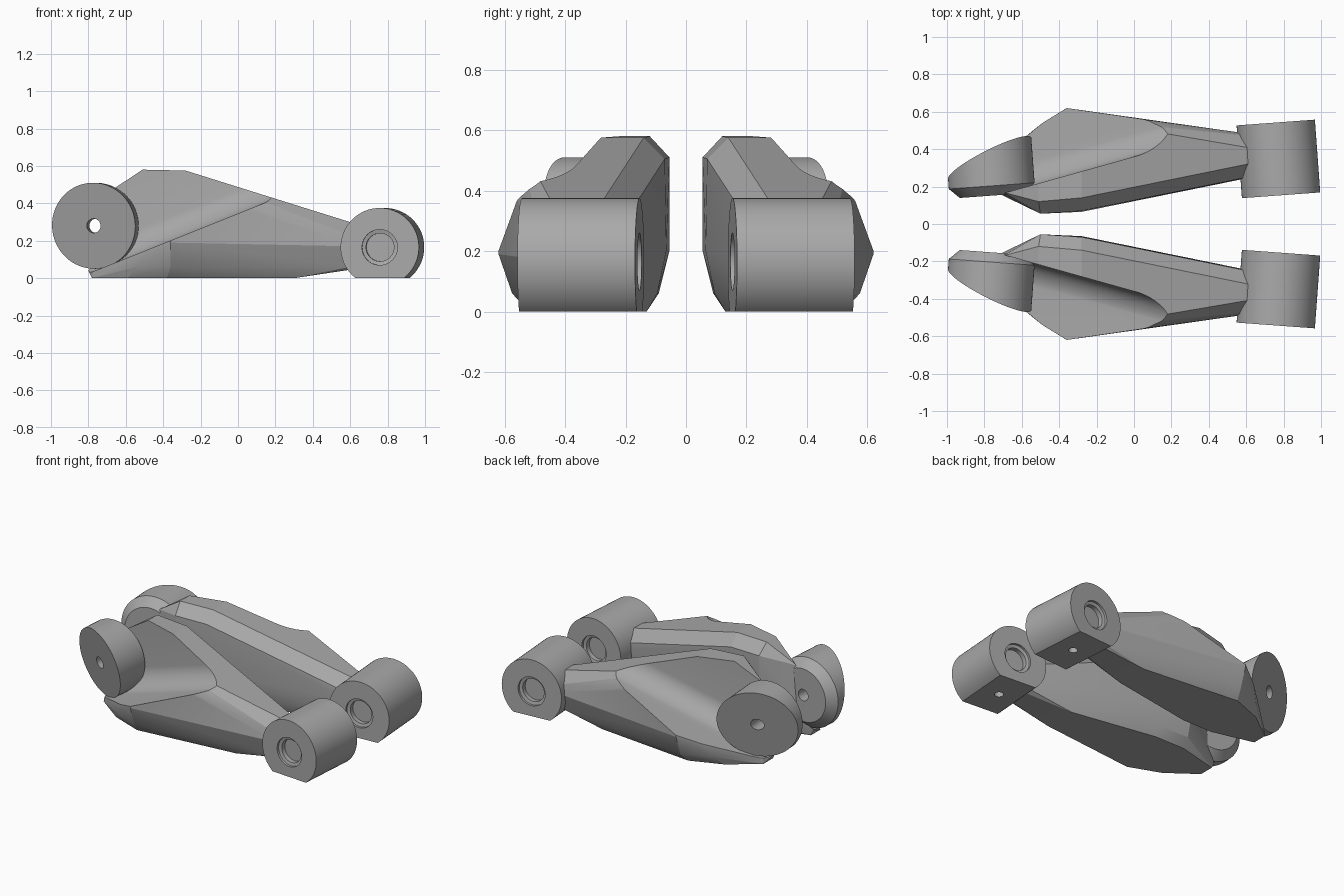
import bpy, bmesh, math
from mathutils import Matrix, Vector

cube = bpy.data.objects.get("Cube")
if cube:
    bpy.data.objects.remove(cube, do_unlink=True)

grey = bpy.data.materials.new("plain_grey")
grey.use_nodes = True
grey.diffuse_color = (0.4, 0.4, 0.4, 1)
grey.node_tree.nodes["Principled BSDF"].inputs["Base Color"].default_value = (0.4, 0.4, 0.4, 1)

TILT = math.radians(4.2)


def finish(bm, name):
    bmesh.ops.recalc_face_normals(bm, faces=bm.faces)
    mesh = bpy.data.meshes.new(name)
    bm.to_mesh(mesh)
    bm.free()
    mesh.materials.append(grey)
    obj = bpy.data.objects.new(name, mesh)
    bpy.context.collection.objects.link(obj)
    return obj


def lathe_bm(profile, matrix, sides=64):
    """Closed solid of revolution; the profile starts and ends near the axis."""
    bm = bmesh.new()
    rings = []
    for r, h in profile:
        angles = [2 * math.pi * i / sides for i in range(sides)]
        rings.append([bm.verts.new((r * math.cos(a), r * math.sin(a), h)) for a in angles])
    for low, high in zip(rings, rings[1:]):
        for i in range(sides):
            j = (i + 1) % sides
            bm.faces.new((low[i], low[j], high[j], high[i]))
    bm.faces.new(rings[0])
    bm.faces.new(rings[-1])
    bmesh.ops.transform(bm, matrix=matrix, verts=bm.verts)
    return bm


def across(x, y, z):
    """Frame whose z axis points outwards along the tilted pivot axis."""
    return (Matrix.Translation((x, y, z)) @ Matrix.Rotation(TILT, 4, 'Z')
            @ Matrix.Rotation(-math.pi / 2, 4, 'X'))


def slice_off(bm, point, normal):
    """Remove everything on the normal side of a plane and cap the cut."""
    cut_geom = bmesh.ops.bisect_plane(bm, geom=bm.verts[:] + bm.edges[:] + bm.faces[:],
                                      plane_co=point, plane_no=normal, clear_outer=True)
    edges = [g for g in cut_geom["geom_cut"] if isinstance(g, bmesh.types.BMEdge)]
    bmesh.ops.contextual_create(bm, geom=edges)


def cut(obj, cutter):
    mod = obj.modifiers.new("cut", 'BOOLEAN')
    mod.operation = 'DIFFERENCE'
    mod.solver = 'EXACT'
    mod.object = cutter
    bpy.context.view_layer.objects.active = obj
    bpy.ops.object.modifier_apply(modifier=mod.name)
    bpy.data.objects.remove(cutter, do_unlink=True)


# Arm: convex faceted beam, listed as (x, y, z) corners around each station
corners = [
    # end inside the wrist barrel
    (.63, .325, .29), (.63, .405, .29), (.63, .47, .215), (.63, .48, .17),
    (.6, .45, .06), (.6, .43, .045), (.6, .29, .045), (.6, .26, .06),
    (.63, .25, .17), (.63, .255, .22),
    # bottom break before the wrist
    (.3, .45, 0), (.3, .23, 0),
    # widest station
    (-.28, .14, .575), (-.28, .56, .575), (-.35, .615, .5), (-.36, .62, .19),
    (-.36, .575, .06), (-.38, .52, 0), (-.28, .13, 0), (-.28, .095, .06),
    (-.28, .065, .2), (-.28, .07, .505),
    # shoulder
    (-.51, .12, .58), (-.51, .48, .58), (-.49, .53, .5), (-.49, .54, .14),
    (-.54, .5, .06), (-.59, .44, 0), (-.5, .13, 0), (-.5, .09, .06),
    (-.5, .055, .2), (-.5, .055, .51),
    # tapered tail under the elbow disc
    (-.57, .15, .49), (-.57, .15, .06), (-.7, .17, .455), (-.7, .25, .455),
    (-.78, .2, 0), (-.78, .3, 0), (-.8, .2, .04),
]
bm = bmesh.new()
for c in corners:
    bm.verts.new(c)
hull = bmesh.ops.convex_hull(bm, input=bm.verts)
bmesh.ops.delete(bm, geom=[v for v in bm.verts if not v.link_faces], context='VERTS')
bmesh.ops.dissolve_limit(bm, angle_limit=math.radians(2), verts=bm.verts, edges=bm.edges)
arm = finish(bm, "back_arm")

# Filleted groove rising along the outer top side of the arm
R = .13
section = [(0, .8)]
for i in range(13):
    a = math.pi / 2 * i / 12
    section.append((R - R * math.cos(a), R - R * math.sin(a)))
section += [(.8, 0), (.8, .8)]
bm = bmesh.new()
ends = [[bm.verts.new((x, .36 + .28 * x + s, .345 + .4 * x + z)) for s, z in section]
        for x in (-1.1, .6)]
for i in range(len(section)):
    j = (i + 1) % len(section)
    bm.faces.new((ends[0][i], ends[0][j], ends[1][j], ends[1][i]))
for end in ends:
    bm.faces.new(end)
cut(arm, finish(bm, "groove_cutter"))

# Wrist barrel with a flat underside
WRIST = (.772, .348, .165)
HALF = .195
bm = lathe_bm([(.21, -HALF), (.21, HALF)], across(*WRIST))
slice_off(bm, Vector((0, 0, 0)), Vector((0, 0, -1)))
wrist = finish(bm, "back_wrist_barrel")

# Countersunk sockets at both ends and a small hole below
for side in (1, -1):
    frame = across(*WRIST) @ Matrix.Diagonal((1, 1, side, 1))
    socket = [(.075, HALF - .05), (.075, HALF - .02), (.095, HALF - .015), (.095, HALF + .05)]
    cut(wrist, finish(lathe_bm(socket, frame, 48), "socket_cutter"))
hole = lathe_bm([(.028, -.05), (.028, .06)], Matrix.Translation((.772, .348, 0)), 32)
cut(wrist, finish(hole, "bottom_hole_cutter"))

# Elbow disc: bevelled inside, sliced at a slant outside
ELBOW = (-.757, .152, .28)
bm = lathe_bm([(.175, 0), (.23, .052), (.23, .5)], across(*ELBOW))
slice_off(bm, Vector((-.775, .35, .28)), Vector((-.489, 1, -.217)))
elbow = finish(bm, "back_elbow_disc")
cut(elbow, finish(lathe_bm([(.038, -.1), (.038, .6)], across(*ELBOW), 32), "pivot_cutter"))

# Mirror every part to the front side and shade
parts = [arm, wrist, elbow]
for part in list(parts):
    bm = bmesh.new()
    bm.from_mesh(part.data)
    bmesh.ops.scale(bm, vec=(1, -1, 1), verts=bm.verts)
    bmesh.ops.reverse_faces(bm, faces=bm.faces)
    parts.append(finish(bm, part.name.replace("back", "front")))

bpy.ops.object.select_all(action='DESELECT')
for part in parts:
    part.select_set(True)
bpy.context.view_layer.objects.active = arm
bpy.ops.object.shade_smooth_by_angle(angle=math.radians(15))
